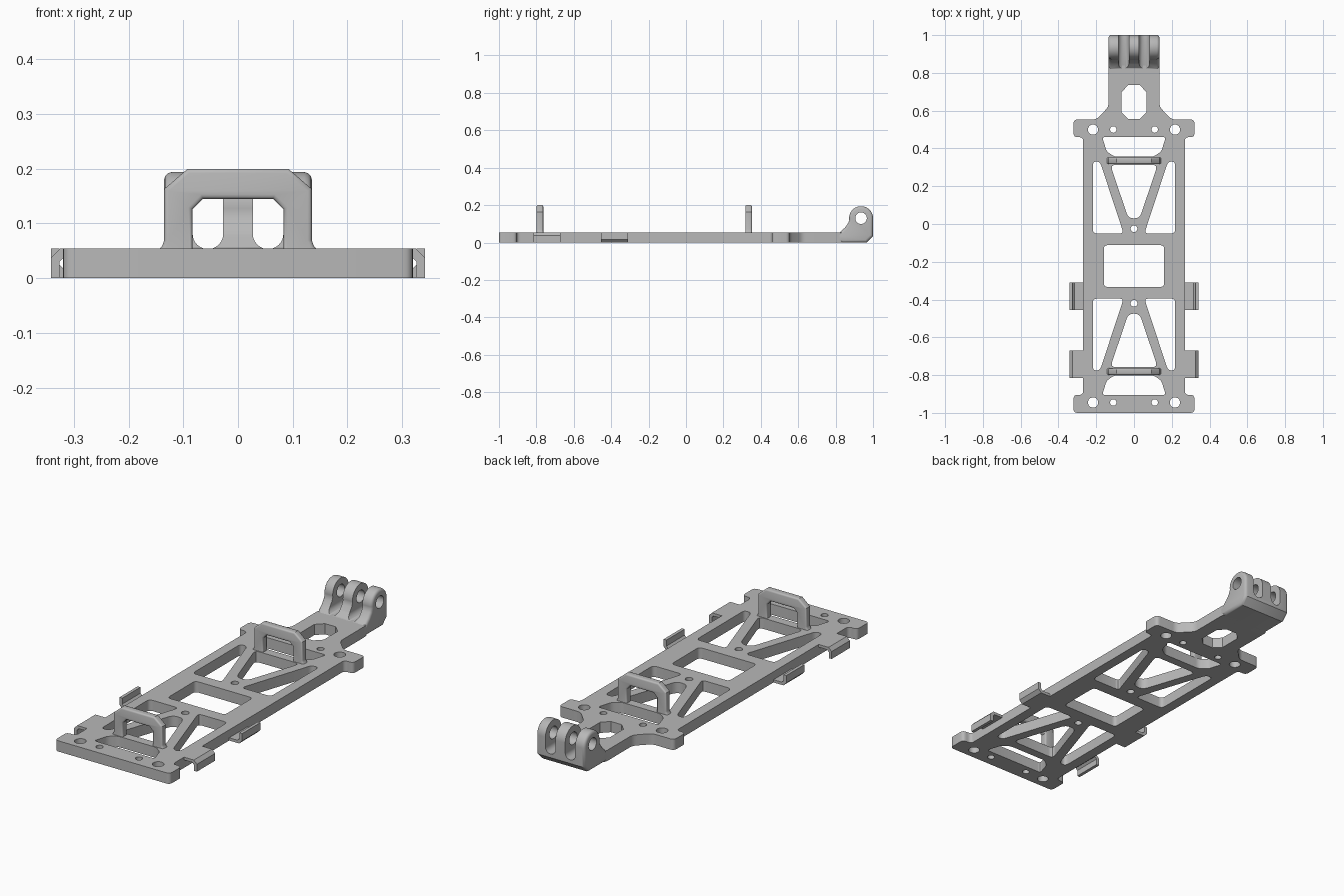
import bpy, bmesh, math
from mathutils import Matrix, Vector

cube = bpy.data.objects.get("Cube")
if cube:
    bpy.data.objects.remove(cube)

grey = bpy.data.materials.new("plain_grey")
grey.use_nodes = True
grey.diffuse_color = (0.48, 0.48, 0.48, 1)
grey.node_tree.nodes["Principled BSDF"].inputs["Base Color"].default_value = (0.48, 0.48, 0.48, 1)

THICK = 0.054      # plate thickness
MIRROR_Y = -0.445  # front half repeats the back half: y -> MIRROR_Y - y

# Axis frames: profile x, profile y, extrusion direction
FLAT = Matrix.Identity(3)
FACING_FRONT = Matrix(((1, 0, 0), (0, 0, -1), (0, 1, 0)))
FACING_SIDE = Matrix(((0, 0, 1), (1, 0, 0), (0, 1, 0)))


def rounded(points, r, steps=4):
    """Fillet every corner of a closed polygon."""
    out = []
    n = len(points)
    for i in range(n):
        p = Vector(points[i])
        a, b = Vector(points[i - 1]) - p, Vector(points[(i + 1) % n]) - p
        s = p + a.normalized() * min(r, a.length * 0.45)
        e = p + b.normalized() * min(r, b.length * 0.45)
        for k in range(steps + 1):
            t = k / steps
            out.append(s * (1 - t) ** 2 + p * 2 * t * (1 - t) + e * t * t)
    return out


def arc(cx, cy, r, start=0, end=360, steps=24):
    angles = [math.radians(start + (end - start) * k / steps) for k in range(steps + 1)]
    if end - start == 360:
        angles.pop()
    return [(cx + r * math.cos(a), cy + r * math.sin(a)) for a in angles]


def mirror_x(points):
    return [(-x, y) for x, y in reversed(points)]


def symmetric(half):
    """Close a right-hand half outline with its mirror image."""
    return half + mirror_x(half)


def solid(name, outlines, depth, frame=FLAT, location=(0, 0, 0), bevel=0.0):
    """Extrude outlines (first one outer, the others holes) by depth about the centre."""
    curve = bpy.data.curves.new(name + "_profile", "CURVE")
    curve.dimensions = "2D"
    curve.fill_mode = "BOTH"
    curve.extrude = depth / 2 - bevel
    curve.bevel_depth = bevel
    curve.bevel_resolution = 2
    curve.offset = -bevel
    for pts in outlines:
        spline = curve.splines.new("POLY")
        spline.points.add(len(pts) - 1)
        for point, p in zip(spline.points, pts):
            point.co = (p[0], p[1], 0, 1)
        spline.use_cyclic_u = True
    temp = bpy.data.objects.new(name + "_temp", curve)
    bpy.context.collection.objects.link(temp)
    bpy.context.view_layer.update()
    mesh = bpy.data.meshes.new_from_object(temp.evaluated_get(bpy.context.evaluated_depsgraph_get()))
    bpy.data.objects.remove(temp)
    bm = bmesh.new()
    bm.from_mesh(mesh)
    bmesh.ops.remove_doubles(bm, verts=bm.verts, dist=0.00005)
    bmesh.ops.transform(bm, matrix=Matrix.Translation(location) @ frame.to_4x4(), verts=bm.verts)
    bmesh.ops.recalc_face_normals(bm, faces=bm.faces)
    bm.to_mesh(mesh)
    bm.free()
    mesh.name = name
    mesh.materials.clear()
    mesh.materials.append(grey)
    obj = bpy.data.objects.new(name, mesh)
    bpy.context.collection.objects.link(obj)
    smooth(mesh)
    return obj


def smooth(mesh):
    for p in mesh.polygons:
        p.use_smooth = True
    mesh.set_sharp_from_angle(angle=math.radians(32))


# Base plate outline with ears and neck
half = [(0.32, -1), (0.32, -0.905), (0.27, -0.905), (0.27, 0.46), (0.32, 0.46),
        (0.32, 0.553), (0.2, 0.553), (0.135, 0.62), (0.135, 0.84)]
outline = rounded(symmetric(half), 0.02)

# Truss openings and screw holes, repeated at both ends
side_opening = rounded([(0.218, 0.33), (0.18, 0.33), (0.055, -0.05), (0.218, -0.05)], 0.022)
inner_opening = rounded(symmetric([(0.03, 0.03), (0.125, 0.313)]), 0.03)
end_opening = rounded(symmetric([(0.105, 0.357), (0.145, 0.385), (0.168, 0.46)]), 0.015)
end_holes = [side_opening, mirror_x(side_opening), inner_opening, end_opening,
             arc(0, -0.025, 0.018)]
for s in (-1, 1):
    end_holes += [arc(s * 0.217, 0.5, 0.027), arc(s * 0.11, 0.5, 0.017)]
holes = end_holes + [[(x, MIRROR_Y - y) for x, y in h] for h in end_holes]
holes.append(rounded(symmetric([(0.16, -0.333), (0.16, -0.112)]), 0.02))
holes.append(rounded(symmetric([(0.065, 0.555), (0.065, 0.735)]), 0.035, 1))
solid("base_plate", [outline] + holes, THICK, location=(0, 0, THICK / 2))

# Upright strap loops
loop_outer = symmetric([(0.15, 0.045), (0.138, 0.06), (0.135, 0.07), (0.135, 0.163), (0.092, 0.2)])
loop_window = symmetric([(0.083, 0.05), (0.083, 0.126), (0.064, 0.145)])
for name, y in (("back", 0.335), ("front", -0.781)):
    solid(name + "_strap_loop", [loop_outer, loop_window], 0.036, FACING_FRONT,
          (0, y, 0), bevel=0.008)

# Side clips: the front pair hooks down, the back pair hooks up
hook = [(0.26, 0.054), (0.325, 0.054), (0.342, 0.037), (0.342, 0), (0.326, 0),
        (0.326, 0.03), (0.316, 0.04), (0.26, 0.04)]
for name, y, flip in (("front", -0.743, False), ("back", -0.383, True)):
    profile = [(x, THICK - z) for x, z in hook] if flip else hook
    for side, pts in (("left", profile), ("right", mirror_x(profile))):
        solid(f"{name}_{side}_clip", [pts], 0.145, FACING_FRONT, (0, y, 0))

# Three-finger hinge at the back
hinge_profile = [(0.8, 0), (0.965, 0), (1, 0.035)] + arc(0.936, 0.13, 0.064, 0, 190)
hinge_profile += [(0.866, 0.102), (0.85, 0.08), (0.825, 0.056), (0.8, 0.046)]
hinge = solid("hinge_fingers", [hinge_profile], 0.27, FACING_SIDE, bevel=0.014)

# Finger gaps and pin hole
cutters = [solid("pin_hole_cutter", [arc(0.936, 0.13, 0.031)], 0.4, FACING_SIDE)]
gap = arc(0, 0.081, 0.028, 180, 360, 12) + [(0.028, 0.3), (-0.028, 0.3)]
for s in (-1, 1):
    cutters.append(solid("gap_cutter", [gap], 0.3, FACING_FRONT, (s * 0.055, 0.93, 0)))
for cutter in cutters:
    mod = hinge.modifiers.new("cut", "BOOLEAN")
    mod.operation = "DIFFERENCE"
    mod.solver = "EXACT"
    mod.object = cutter
bpy.context.view_layer.update()
cut_mesh = bpy.data.meshes.new_from_object(
    hinge.evaluated_get(bpy.context.evaluated_depsgraph_get()))
hinge.modifiers.clear()
hinge.data = cut_mesh
smooth(cut_mesh)
for cutter in cutters:
    bpy.data.objects.remove(cutter)
